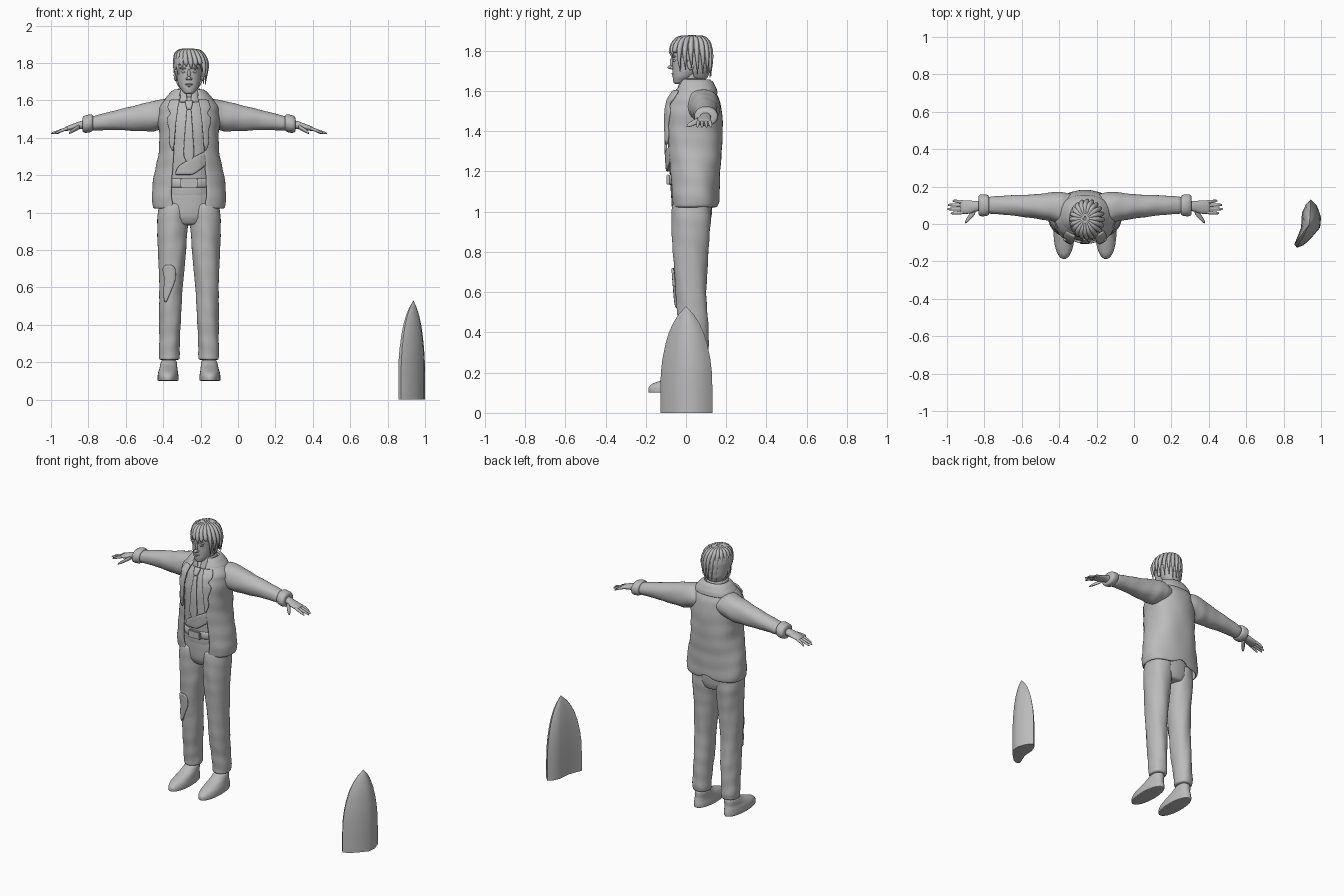
import bpy, bmesh, math
from mathutils import Matrix, Vector

if "Cube" in bpy.data.objects:
    bpy.data.objects.remove(bpy.data.objects["Cube"])

MIDDLE = -.262  # x of the standing figure
grey = bpy.data.materials.new("plain_grey")
grey.use_nodes = True
grey.diffuse_color = (.5, .5, .5, 1)
grey.node_tree.nodes["Principled BSDF"].inputs["Base Color"].default_value = (.5, .5, .5, 1)


def finish(name, bm, mirror=False, thick=0, offset=-1, smooth=1, x=MIDDLE):
    mesh = bpy.data.meshes.new(name)
    bm.to_mesh(mesh)
    bm.free()
    mesh.materials.append(grey)
    mesh.shade_smooth()
    obj = bpy.data.objects.new(name, mesh)
    obj.location.x = x
    bpy.context.collection.objects.link(obj)
    if mirror:
        obj.modifiers.new("mirror", 'MIRROR')
    if thick:
        solid = obj.modifiers.new("thickness", 'SOLIDIFY')
        solid.thickness, solid.offset = thick, offset
    if smooth:
        obj.modifiers.new("smooth", 'SUBSURF').levels = smooth
        obj.modifiers["smooth"].render_levels = smooth
    return obj


def resample(rings, steps=3):
    out = [rings[0]]
    for a, b in zip(rings, rings[1:]):
        for k in range(1, steps + 1):
            out.append(tuple(p + (q - p) * k / steps for p, q in zip(a, b)))
    return out


def ring_at(rings, t):
    for a, b in zip(rings, rings[1:]):
        if a[0] <= t <= b[0]:
            k = (t - a[0]) / (b[0] - a[0])
            return [p + (q - p) * k for p, q in zip(a, b)]
    return rings[-1]


def rounded(value, power):
    return math.copysign(abs(value) ** (2 / power), value)


def point(ring, angle, power, fold, axis):
    t, u, v, ru, rv = ring[:5]
    swell = 1 + fold * math.sin(3 * angle + 40 * t) * math.sin(2 * angle - 23 * t)
    u += ru * swell * rounded(math.sin(angle), power)
    v -= rv * swell * rounded(math.cos(angle), power)
    return (u, v, t) if axis == 'Z' else (t, u, v)


# Closed solid through elliptical rings: (height, centre, centre, radius, radius)
def loft(name, rings, axis='Z', mirror=False, sides=20, power=2.1, fold=0, steps=3):
    bm = bmesh.new()
    rows = [[bm.verts.new(point(r, math.tau * k / sides, power, fold, axis)) for k in range(sides)]
            for r in resample(rings, steps)]
    for low, high in zip(rows, rows[1:]):
        for k in range(sides):
            j = (k + 1) % sides
            bm.faces.new((low[k], low[j], high[j], high[k]))
    bm.faces.new(rows[0])
    bm.faces.new(rows[-1])
    bmesh.ops.recalc_face_normals(bm, faces=bm.faces)
    return finish(name, bm, mirror)


# Mirrored garment shell, open in front by the sixth ring value
def open_shell(name, rings, thick, power=2.3, fold=0, columns=14):
    bm = bmesh.new()
    rows = []
    for r in resample(rings):
        start = math.asin(min(1, r[5] / r[3]) ** (power / 2))
        row = []
        for k in range(columns + 1):
            co = point(r, start + (math.pi - start) * k / columns, power, fold, 'Z')
            row.append(bm.verts.new((0 if k == columns else co[0], co[1], co[2])))
        rows.append(row)
    for low, high in zip(rows, rows[1:]):
        for k in range(columns):
            bm.faces.new((low[k], low[k + 1], high[k + 1], high[k]))
    return finish(name, bm, True, thick)


# Cloth strip laid on the front of a lofted part: rows of (height, left x, right x)
def strip(name, rows, rings, lift, thick=.012, mirror=False, power=2.2):
    bm = bmesh.new()
    grid = []
    for z, left, right in resample(rows, 2):
        t, cx, cy, rx, ry = ring_at(rings, z)[:5]
        row = []
        for k in range(5):
            x = left + (right - left) * k / 4
            reach = max(0, 1 - abs((x - cx) / rx) ** power) ** (1 / power)
            row.append(bm.verts.new((x, cy - ry * reach - lift, z)))
        grid.append(row)
    for a, b in zip(grid, grid[1:]):
        for k in range(4):
            bm.faces.new((a[k], a[k + 1], b[k + 1], b[k]))
    return finish(name, bm, mirror, thick, 0)


def blob(name, place, size, mirror=False):
    bm = bmesh.new()
    matrix = Matrix.Translation(place) @ Matrix.Diagonal((*size, 1))
    bmesh.ops.create_uvsphere(bm, u_segments=14, v_segments=8, radius=1, matrix=matrix)
    return finish(name, bm, mirror, smooth=0)


# Trousers and shoes
leg = [(.21, .107, .05, .054, .06), (.25, .106, .05, .057, .064), (.33, .104, .045, .056, .068),
       (.45, .1, .035, .06, .076), (.6, .097, .025, .063, .077), (.8, .09, .022, .077, .09),
       (.95, .088, .026, .084, .1), (1.06, .085, .03, .08, .1)]
loft("trouser_leg", leg, mirror=True, fold=.05, steps=4)
loft("trouser_seat", [(.93, 0, .035, .09, .08), (.98, 0, .03, .15, .1), (1.16, 0, .03, .14, .11)])
strip("torn_knee", [(.52, -.13, -.12), (.58, -.14, -.095), (.64, -.13, -.07), (.7, -.145, -.07), (.72, -.13, -.09)],
      [(z, -cx, cy, rx, ry) for z, cx, cy, rx, ry in leg], .006)
loft("ankle", [(.16, .107, .05, .036, .042), (.24, .107, .05, .036, .042)], mirror=True)
loft("shoe", [(.1, .112, -.04, .053, .145), (.104, .112, -.04, .057, .15), (.125, .112, -.04, .057, .15),
              (.145, .112, -.033, .054, .138), (.165, .11, -.008, .049, .108),
              (.185, .109, .025, .046, .075), (.215, .107, .048, .04, .052)], mirror=True, steps=2)

# Shirt, tie and belt
shirt = [(1.05, 0, .03, .14, .105), (1.2, 0, .035, .14, .118), (1.3, 0, .035, .14, .126),
         (1.45, 0, .035, .14, .128), (1.55, 0, .035, .125, .105), (1.6, 0, .04, .09, .08), (1.62, 0, .04, .055, .06)]
loft("shirt", shirt, fold=.02)
strip("tie", [(1.26, -.004, .004), (1.3, -.032, .03), (1.42, -.024, .022), (1.56, -.012, .012)], shirt, .01)
strip("tie_knot", [(1.55, -.013, .013), (1.6, -.024, .024)], shirt, .014, .02)
strip("loose_shirt_tail", [(1.2, -.08, .02), (1.25, -.06, .09), (1.29, .01, .12), (1.335, .1, .13)], shirt, .012)
loft("belt", [(1.13, 0, .032, .145, .117), (1.135, 0, .032, .148, .121),
              (1.18, 0, .033, .148, .122), (1.185, 0, .033, .145, .118)], steps=1)
bm = bmesh.new()
bmesh.ops.create_cube(bm, matrix=Matrix.Translation((0, -.09, 1.158)) @ Matrix.Diagonal((.09, .016, .052, 1)))
bmesh.ops.bevel(bm, geom=bm.edges[:], offset=.005, segments=2, affect='EDGES')
finish("belt_buckle", bm, smooth=0)
open_shell("shirt_collar", [(1.59, 0, .035, .085, .085, .008), (1.63, 0, .035, .07, .075, .012),
                            (1.665, 0, .035, .06, .062, .025)], .008)

# Open jacket with lapels, collar and sleeves
jacket = [(1.02, 0, .043, .198, .122, .085), (1.1, 0, .042, .2, .125, .095), (1.2, 0, .04, .187, .13, .09),
          (1.3, 0, .038, .165, .143, .085), (1.4, 0, .037, .16, .147, .08), (1.5, 0, .037, .168, .142, .07),
          (1.56, 0, .037, .158, .127, .062), (1.61, 0, .045, .125, .1, .05), (1.64, 0, .045, .078, .078, .045)]
coat = open_shell("jacket", jacket, .014, fold=.03)
coat.data.vertices[14].co.z += .05  # back vent
strip("lapel", [(1.33, .083, .09), (1.38, .078, .108), (1.43, .074, .1), (1.5, .066, .122), (1.53, .062, .096),
                (1.56, .058, .118), (1.605, .048, .1)], jacket, .008, .014, True)
open_shell("jacket_collar", [(1.585, 0, .05, .138, .108, .06), (1.61, 0, .05, .128, .104, .055),
                             (1.645, 0, .05, .098, .086, .05), (1.66, 0, .045, .078, .072, .045)], .014)
loft("sleeve", [(.05, .08, 1.53, .07, .05), (.12, .085, 1.53, .088, .08), (.19, .093, 1.517, .076, .083),
                (.28, .095, 1.505, .064, .07), (.4, .1, 1.493, .054, .052), (.53, .1, 1.475, .045, .038)],
     'X', True, fold=.04, steps=4)
loft("sleeve_cuff", [(.512, .1, 1.48, .042, .036), (.516, .1, 1.48, .057, .047), (.54, .1, 1.475, .06, .05),
                     (.568, .1, 1.471, .06, .046), (.57, .1, 1.471, .04, .03)], 'X', True, steps=1)

# Hands
loft("palm", [(.54, .1, 1.472, .028, .026), (.58, .095, 1.468, .028, .022), (.62, .09, 1.458, .036, .017),
              (.655, .09, 1.449, .036, .013), (.668, .09, 1.446, .03, .008)], 'X', True)
for finger, base, tip, reach in (("index", .062, .058, .718), ("middle", .08, .08, .738),
                                 ("ring", .099, .102, .734), ("little", .117, .124, .708)):
    loft(finger + "_finger", [(.645, base, 1.451, .01, .01), (.68, (base + tip) / 2, 1.44, .0095, .009),
                              (reach - .006, tip, 1.425, .007, .006), (reach, tip, 1.422, .003, .003)],
         'X', True, sides=10, steps=2)
loft("thumb", [(.585, .075, 1.46, .02, .014), (.61, .045, 1.445, .02, .013), (.63, .022, 1.433, .016, .01),
               (.642, .008, 1.425, .006, .005)], 'X', True, sides=10)

# Neck, head and face
loft("neck", [(1.57, 0, .045, .055, .055), (1.64, 0, .037, .05, .053), (1.72, 0, .035, .05, .055)])
loft("head", [(1.634, 0, -.037, .016, .016), (1.642, 0, -.032, .03, .031), (1.67, 0, -.012, .051, .055),
              (1.7, 0, .005, .062, .073), (1.74, 0, .014, .068, .083), (1.79, 0, .02, .073, .092),
              (1.84, 0, .025, .06, .075), (1.865, 0, .025, .03, .04)], sides=24)
blob("nose_bridge", (0, -.07, 1.742), (.008, .01, .026))
blob("nose_tip", (0, -.078, 1.718), (.012, .014, .01))
blob("nostril", (.01, -.07, 1.715), (.008, .01, .007), True)
blob("upper_lip", (0, -.061, 1.686), (.021, .011, .006))
blob("lower_lip", (0, -.057, 1.676), (.018, .012, .006))
blob("chin", (0, -.05, 1.65), (.02, .014, .014))
blob("eye", (.028, -.055, 1.752), (.014, .011, .007), True)
blob("brow", (.03, -.06, 1.772), (.021, .01, .006), True)
blob("ear", (.072, .024, 1.735), (.01, .019, .032), True)

# Hair cap with swept locks
open_shell("hair", [(1.66, 0, .06, .048, .045, .044), (1.7, 0, .045, .072, .075, .071),
                    (1.75, 0, .03, .083, .093, .082), (1.79, 0, .025, .086, .102, .062),
                    (1.82, 0, .023, .082, .098, 0), (1.85, 0, .025, .065, .08, 0),
                    (1.872, 0, .03, .035, .045, 0), (1.878, 0, .03, .006, .008, 0)], .012, 2.1)
for k in range(20):
    angle = math.tau * k / 20
    side, back = math.sin(angle), -math.cos(angle)
    low = 1.765 + .012 * (k % 3) if back < -.75 else 1.695 - .03 * max(0, back) + .01 * (k % 3)
    path = [(.01 * side, .03 + .01 * back, 1.872), (.06 * side, .027 + .07 * back, 1.855),
            (.083 * side + .01, .024 + .097 * back, 1.8), (.08 * side + .012, .028 + .096 * back, low)]
    curve = bpy.data.curves.new("hair_lock", 'CURVE')
    curve.dimensions, curve.bevel_depth, curve.bevel_resolution = '3D', .013, 2
    curve.resolution_u, curve.use_fill_caps = 6, True
    spline = curve.splines.new('BEZIER')
    spline.bezier_points.add(len(path) - 1)
    for knot, place, radius in zip(spline.bezier_points, path, (.5, 1, 1, .15)):
        knot.co, knot.radius = Vector(place), radius
        knot.handle_left_type = knot.handle_right_type = 'AUTO'
    curve.materials.append(grey)
    lock = bpy.data.objects.new("hair_lock", curve)
    lock.location.x = MIDDLE
    bpy.context.collection.objects.link(lock)

# Separate pointed standing slab
outline = [(.946, .131), (.979, .096), (1, .037), (.995, -.02), (.952, -.07), (.909, -.112),
           (.872, -.127), (.857, -.11), (.893, -.02), (.898, .06), (.92, .107)]
bm = bmesh.new()
tip = Vector((.938, 0))
rows = []
for z, scale in ((0, 1), (.12, 1), (.2, .985), (.27, .92), (.34, .81), (.4, .67), (.45, .49), (.49, .29), (.53, .005)):
    rows.append([bm.verts.new((*(tip + (Vector(p) - tip) * scale), z)) for p in outline])
for low, high in zip(rows, rows[1:]):
    for k in range(len(outline)):
        j = (k + 1) % len(outline)
        bm.faces.new((low[k], low[j], high[j], high[k]))
bm.faces.new(rows[0])
bm.faces.new(rows[-1])
bmesh.ops.recalc_face_normals(bm, faces=bm.faces)
slab = finish("pointed_slab", bm, smooth=0, x=0)

# Crisp edges on the hard parts
for name in ("pointed_slab", "belt_buckle"):
    bpy.ops.object.select_all(action='DESELECT')
    bpy.data.objects[name].select_set(True)
    bpy.context.view_layer.objects.active = bpy.data.objects[name]
    bpy.ops.object.shade_smooth_by_angle(angle=math.radians(40))
